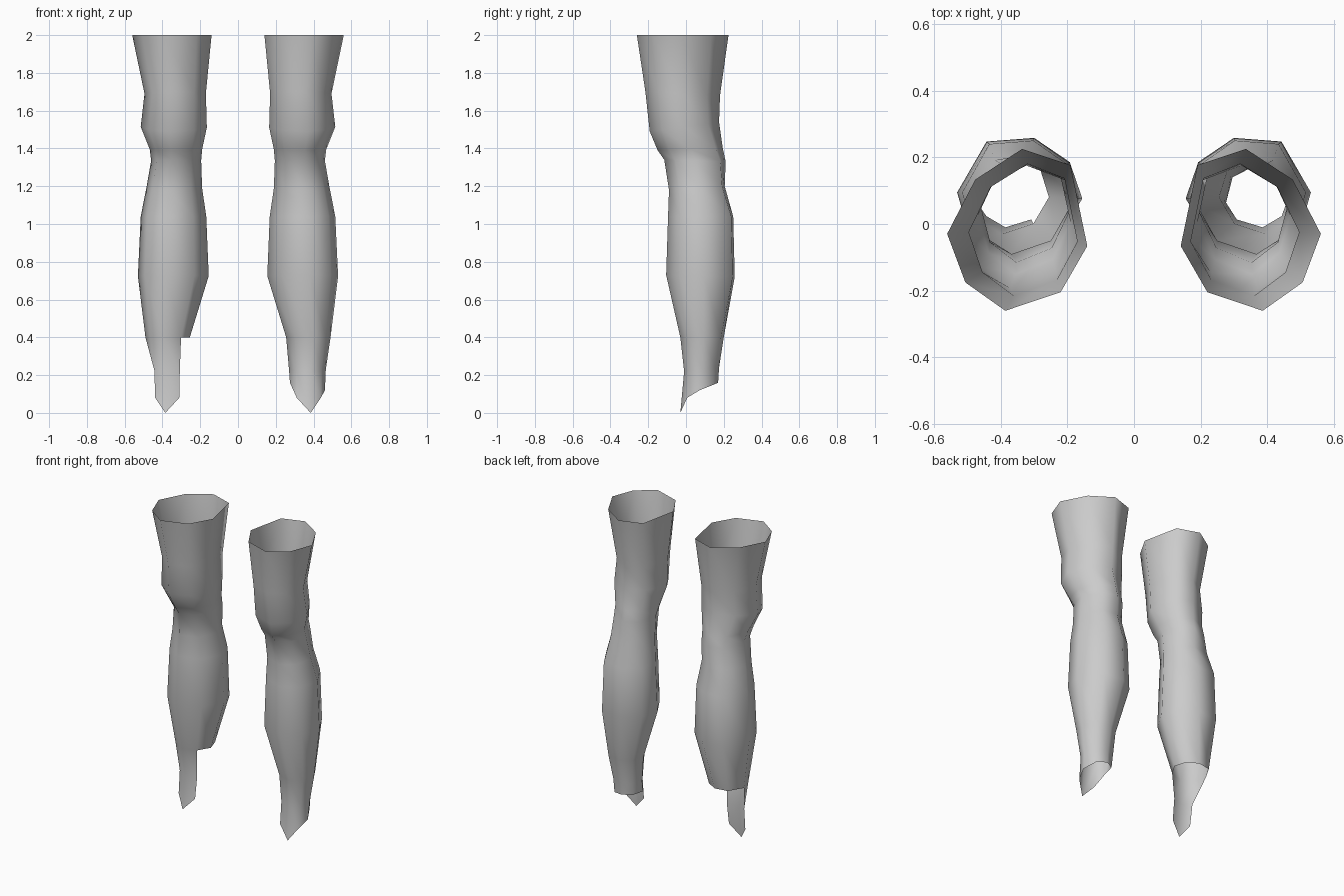
import bpy

if "Cube" in bpy.data.objects:
    bpy.data.objects.remove(bpy.data.objects["Cube"])

# Cross-section shapes (front, front-outer, outer, back-outer, back, back-inner, inner, front-inner)
THIGH = [(.17, -1), (.74, -.65), (1, -.05), (.6, .62), (-.07, 1), (-.76, .8), (-1, -.2), (-.62, -.77)]
CALF = [(.2, -1), (.8, -.62), (1, .1), (.53, .94), (-.23, 1), (-.8, .6), (-1, 0), (-.6, -.72)]

# Rings from top to ankle: z front, z back, x inner, x outer, y front, y back, blend thigh -> calf
RINGS = [
    (2.00, 2.00, .14, .56, -.26, .225, 0),
    (1.70, 1.68, .17, .495, -.215, .18, .1),
    (1.49, 1.54, .165, .515, -.192, .175, .2),
    (1.39, 1.40, .19, .467, -.15, .195, .5),
    (1.34, 1.33, .195, .46, -.115, .21, .65),
    (1.18, 1.20, .19, .485, -.09, .205, .9),
    (1.04, 1.04, .168, .515, -.095, .25, 1),
    (.73, .72, .155, .53, -.105, .258, 1),
    (.40, .40, .255, .49, -.03, .20, .8),
    (.22, .24, .27, .465, -.01, .175, .5),
    (0, 0, .275, .46, -.03, .17, .5),
]
HEM = [0, .08, .12, .15, .16, .16, .16, .08]   # pointed lower edge
N = 8


def ring_points(ring, side):
    zf, zb, x0, x1, y0, y1, t = ring
    pts = []
    for (ax, ay), (bx, by) in zip(THIGH, CALF):
        u, v = ax + (bx - ax) * t, ay + (by - ay) * t
        pts.append((side * ((x0 + x1) / 2 + u * (x1 - x0) / 2),
                    (y0 + y1) / 2 + v * (y1 - y0) / 2,
                    zf + (zb - zf) * (v + 1) / 2))
    return pts


def leg(name, side, open_back):
    verts, faces = [], []
    for ring in RINGS:
        verts += ring_points(ring, side)
    last = (len(RINGS) - 1) * N
    for i, z in enumerate(HEM):
        verts[last + i] = (*verts[last + i][:2], z)
    for r in range(len(RINGS) - 1):
        for i in range(N):
            j = (i + 1) % N
            # one leg keeps only the front strips below the calf
            if open_back and r >= 8 and i not in (7, 0):
                if r == 8 and i == 1:
                    faces.append((r * N + i, (r + 1) * N + i, r * N + j))
                continue
            faces.append((r * N + i, (r + 1) * N + i, (r + 1) * N + j, r * N + j))
    if side < 0:
        faces = [f[::-1] for f in faces]
    # drop unused points
    used = sorted({i for f in faces for i in f})
    remap = {old: new for new, old in enumerate(used)}
    mesh = bpy.data.meshes.new(name)
    mesh.from_pydata([verts[i] for i in used], [], [[remap[i] for i in f] for f in faces])
    for p in mesh.polygons:
        p.use_smooth = True
    bpy.context.collection.objects.link(bpy.data.objects.new(name, mesh))


leg("leg_right", 1, False)
leg("leg_left", -1, True)
